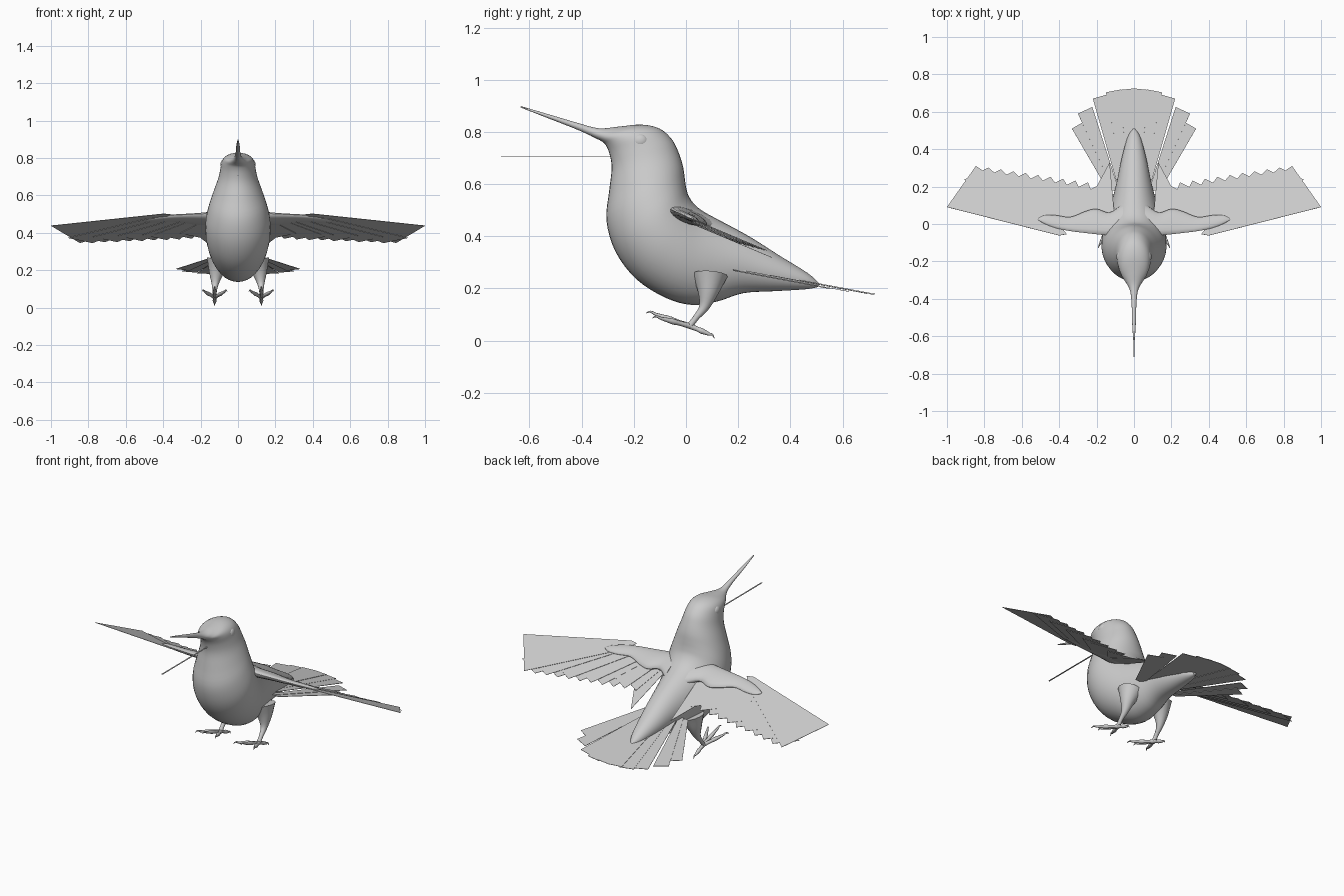
import bpy, bmesh, math
from mathutils import Vector as V

cube = bpy.data.objects.get("Cube")
if cube:
    bpy.data.objects.remove(cube)

grey = bpy.data.materials.new("plain_grey")
grey.use_nodes = True
grey.diffuse_color = (0.6, 0.6, 0.6, 1)
grey.node_tree.nodes["Principled BSDF"].inputs["Base Color"].default_value = (0.6, 0.6, 0.6, 1)


def finish(name, bm, smooth=True, mirror=False):
    bmesh.ops.recalc_face_normals(bm, faces=bm.faces)
    me = bpy.data.meshes.new(name)
    bm.to_mesh(me)
    bm.free()
    me.materials.append(grey)
    ob = bpy.data.objects.new(name, me)
    bpy.context.collection.objects.link(ob)
    if smooth:
        bpy.ops.object.select_all(action='DESELECT')
        ob.select_set(True)
        bpy.context.view_layer.objects.active = ob
        bpy.ops.object.shade_smooth_by_angle(angle=math.radians(50))
    if mirror:
        ob.modifiers.new("Mirror", 'MIRROR').use_mirror_merge = False
    return ob


def spline(rows, steps):
    """Catmull-Rom through rows of numbers."""
    out = []
    for i in range(len(rows) - 1):
        quad = [rows[max(0, min(len(rows) - 1, i + k))] for k in (-1, 0, 1, 2)]
        for s in range(steps):
            t = s / steps
            out.append([0.5 * (2 * b + (c - a) * t + (2 * a - 5 * b + 4 * c - d) * t * t
                               + (3 * b - a - 3 * c + d) * t ** 3) for a, b, c, d in zip(*quad)])
    return out + [list(rows[-1])]


def loft(bm, rings, sides):
    """Skin elliptical rings given as (centre, half axis, half axis)."""
    loops = []
    for c, a, b in rings:
        angles = [2 * math.pi * k / sides for k in range(sides)]
        loops.append([bm.verts.new(c + a * math.cos(t) + b * math.sin(t)) for t in angles])
    for p, q in zip(loops, loops[1:]):
        for k in range(sides):
            n = (k + 1) % sides
            bm.faces.new((p[k], p[n], q[n], q[k]))
    bm.faces.new(loops[0])
    bm.faces.new(loops[-1])


def tube(bm, path, sides=10, steps=4):
    """Tapered tube through rows of x, y, z, radius."""
    rows = spline(path, steps)
    rings = []
    for i, r in enumerate(rows):
        d = V(rows[min(i + 1, len(rows) - 1)][:3]) - V(rows[max(i - 1, 0)][:3])
        a = d.cross(V((1, 0.01, 0.02))).normalized()
        rings.append((V(r[:3]), a * r[3], d.cross(a).normalized() * r[3]))
    loft(bm, rings, sides)


# Body with head and beak: underside y, z, back y, z, half width
sections = [
    (.505, .205, .51, .22, .008), (.46, .197, .465, .26, .035), (.35, .19, .36, .325, .065),
    (.22, .182, .25, .395, .09), (.12, .15, .15, .45, .115), (.02, .137, .075, .49, .14),
    (-.08, .165, .035, .52, .16), (-.19, .235, .01, .555, .173), (-.27, .34, 0, .59, .172),
    (-.305, .46, -.005, .625, .155), (-.295, .57, -.012, .67, .13), (-.285, .66, -.028, .72, .106),
    (-.293, .715, -.053, .77, .094), (-.308, .75, -.1, .812, .086), (-.325, .765, -.17, .828, .07),
    (-.345, .775, -.26, .82, .042), (-.375, .79, -.335, .814, .021), (-.43, .814, -.42, .836, .013),
    (-.53, .853, -.525, .867, .01), (-.635, .894, -.633, .899, .003)]
bm = bmesh.new()
rings = []
for fy, fz, by, bz, w in spline(sections, 4):
    front, back = V((0, fy, fz)), V((0, by, bz))
    rings.append(((front + back) / 2, (front - back) / 2, V((w, 0, 0))))
loft(bm, rings, 36)
finish("body_and_beak", bm)

# Eyes
bm = bmesh.new()
bmesh.ops.create_uvsphere(bm, u_segments=20, v_segments=12, radius=.03)
bmesh.ops.scale(bm, vec=(.6, 1, .9), verts=bm.verts)
bmesh.ops.translate(bm, vec=(.076, -.175, .765), verts=bm.verts)
finish("eyes", bm, mirror=True)

# Tongue: a thin flat strip
bm = bmesh.new()
bmesh.ops.create_cube(bm, size=1)
bmesh.ops.scale(bm, vec=(.008, .45, .002), verts=bm.verts)
bmesh.ops.translate(bm, vec=(0, -.485, .705), verts=bm.verts)
finish("tongue", bm, smooth=False)


def wing_z(y):
    return .475 - .42 * y


def tail_z(y):
    return .315 - .187 * y


def feather(bm, corners, height, lift):
    bm.faces.new([bm.verts.new((x, y, height(y) + lift)) for x, y in corners])


def feathers(name, bm):
    ob = finish(name, bm, smooth=False, mirror=True)
    ob.modifiers.new("Thickness", 'SOLIDIFY').thickness = .002


# Wing feathers, from the long outer one inwards
bm = bmesh.new()
feather(bm, [(.36, -.055), (.4, -.062), (1, .09), (.845, .31), (.4, 0)], wing_z, 0)
count = 10
for k in range(1, count + 1):
    t = k / count
    tip = V((.845 - .665 * t, .312 - .1 * t))
    root = V((.45 - .33 * t, -.01))
    feather(bm, [root, root + V((.06, 0)), tip + V((.13, -.065)), tip], wing_z, -.0015 * k)
feather(bm, [(.1, 0), (.2, 0), (.2, .2), (.13, .33)], wing_z, -.017)
feathers("wing_feathers", bm)

# Wing arms lying over the feather roots: x, y centre, half chord, half thickness
bm = bmesh.new()
arm = [(.06, .02, .09, .03), (.13, 0, .062, .026), (.2, .013, .068, .022), (.26, .01, .058, .018),
       (.34, .0, .038, .014), (.42, .013, .034, .012), (.48, .024, .022, .009), (.512, .025, .004, .003)]
rings = [(V((x, y, wing_z(y) + .003)), V((0, c, -.42 * c)), V((0, .39 * h, .92 * h)))
         for x, y, c, h in spline(arm, 4)]
loft(bm, rings, 16)
finish("wing_arms", bm, mirror=True)

# Tail fan
bm = bmesh.new()
tips = [(.08, .716), (.15, .704), (.22, .67), (.3, .59), (.332, .51)]
for k, (x, y) in enumerate(tips):
    root, tip = V((.02 + .03 * k, .18)), V((x, y))
    d = (tip - root).normalized()
    inner = tip + V((-d.y, d.x)) * .085
    feather(bm, [root, tip, inner, (root.x - .03, .18)], tail_z, -.003 * k)
feathers("tail_feathers", bm)

# Legs with feathered thighs
bm = bmesh.new()
tube(bm, [(.1, .09, .25, .07), (.115, .085, .19, .042), (.122, .07, .13, .02),
          (.125, .04, .09, .012), (.125, .015, .057, .012)], 14)
finish("legs", bm, mirror=True)

# Toes, each ending in a hooked claw
bm = bmesh.new()
ankle = V((.125, .018, .055))
for dx, dy, dz in [(-.055, -.12, .032), (0, -.14, .048), (.055, -.12, .032), (0, .075, -.032)]:
    reach = V((dx, dy, dz))
    path = [(*(ankle + reach * s), r) for s, r in
            ((0, .011), (.35, .009), (.55, .011), (.8, .008), (.95, .006))]
    path.append((*(ankle + reach * 1.1 + V((0, 0, .003))), .004))
    path.append((*(ankle + reach * 1.22 + V((0, 0, -.008))), .001))
    tube(bm, path, 8, 3)
finish("toes", bm, mirror=True)
